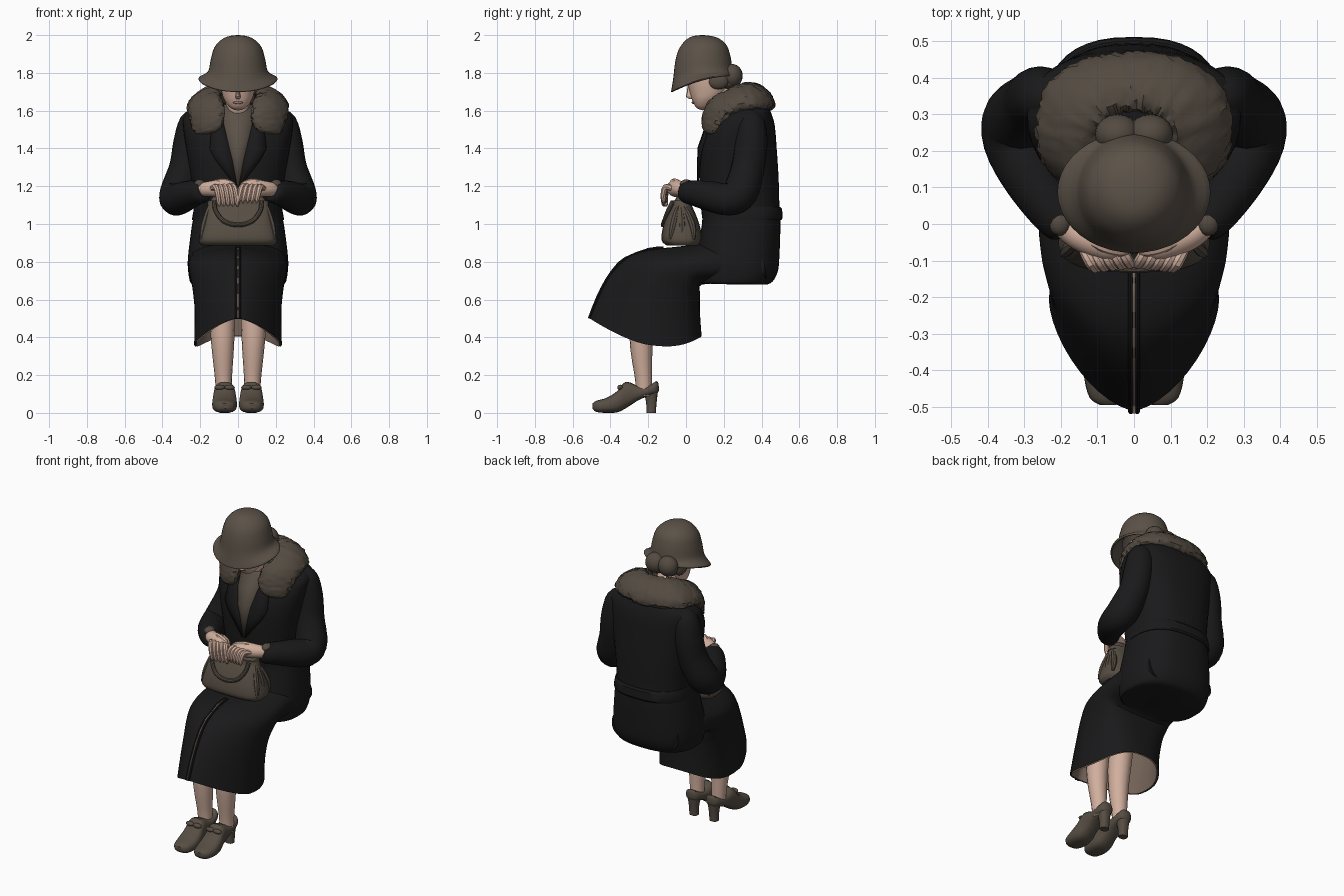
import bpy, bmesh, math, random
from mathutils import Vector

random.seed(4)


def material(name, r, g, b):
    m = bpy.data.materials.new(name)
    m.diffuse_color = (r, g, b, 1)
    return m


COAT = material("black wool", 0.010, 0.010, 0.011)
HAT = material("brown felt", 0.105, 0.084, 0.064)
FUR = material("brown fur", 0.088, 0.070, 0.053)
LEATHER = material("brown leather", 0.095, 0.076, 0.057)
SKIN = material("skin", 0.64, 0.43, 0.34)
LINING = material("lining", 0.19, 0.135, 0.105)
LIPS = material("lips", 0.36, 0.19, 0.16)


def make(name, verts, faces, mat):
    bm = bmesh.new()
    vs = [bm.verts.new(v) for v in verts]
    for f in faces:
        bm.faces.new([vs[i] for i in f])
    bmesh.ops.recalc_face_normals(bm, faces=bm.faces)
    me = bpy.data.meshes.new(name)
    bm.to_mesh(me)
    bm.free()
    me.materials.append(mat)
    ob = bpy.data.objects.new(name, me)
    bpy.context.collection.objects.link(ob)
    return ob


def spline(pts, steps):
    """Smooth the rows of numbers in pts."""
    out = []
    for i in range(len(pts) - 1):
        p = [pts[max(0, min(len(pts) - 1, i + k))] for k in (-1, 0, 1, 2)]
        for s in range(steps):
            t = s / steps
            out.append([0.5 * (2 * b + (c - a) * t + (2 * a - 5 * b + 4 * c - d) * t * t
                               + (3 * b - a - 3 * c + d) * t ** 3) for a, b, c, d in zip(*p)])
    return out + [list(pts[-1])]


def skin_rings(name, rings, mat, cap=(True, True)):
    n = len(rings[0])
    faces = [(r * n + i, r * n + (i + 1) % n, (r + 1) * n + (i + 1) % n, (r + 1) * n + i)
             for r in range(len(rings) - 1) for i in range(n)]
    if cap[0]:
        faces.append(tuple(range(n)))
    if cap[1]:
        faces.append(tuple(range((len(rings) - 1) * n, len(rings) * n)))
    return make(name, [v for r in rings for v in r], faces, mat)


def loft(name, secs, mat, x=0, power=2.2, n=32, steps=3, cap=(True, True), inset=0.0):
    """Sections: front y, z, back y, z, half width, side sag, front roundness."""
    rings = []
    rows = [tuple(s) + (0, power)[len(s) - 5:] for s in secs]
    for y0, z0, y1, z1, w, sag, front in spline(rows, steps):
        c = Vector((x, (y0 + y1) / 2, (z0 + z1) / 2))
        u = Vector((x, y0, z0)) - c
        u *= max(0.1, 1 - inset / max(u.length, 1e-4))
        ring = []
        for i in range(n):
            a = 2 * math.pi * i / n
            ca, sa = math.cos(a), math.sin(a)
            e = 2 / (front if ca > 0 else power)
            p = c + u * math.copysign(abs(ca) ** e, ca)
            p.x += (w - inset) * math.copysign(abs(sa) ** e, sa)
            p.z -= sag * sa * sa
            ring.append(p)
        rings.append(ring)
    return skin_rings(name, rings, mat, cap)


def tube(name, path, mat, side=1, n=16, steps=4):
    """Path rows: x, y, z, radius; side mirrors x."""
    pts = spline(path, steps)
    cs = [Vector((p[0] * side, p[1], p[2])) for p in pts]
    rings, old, u = [], None, None
    for i, c in enumerate(cs):
        t = (cs[min(i + 1, len(cs) - 1)] - cs[max(i - 1, 0)]).normalized()
        u = old.rotation_difference(t) @ u if old else t.orthogonal().normalized()
        old, v = t, t.cross(u)
        rings.append([c + (u * math.cos(a) + v * math.sin(a)) * max(pts[i][3], 0.002)
                      for a in (2 * math.pi * k / n for k in range(n))])
    return skin_rings(name, rings, mat)


def shawl(name, rows, mat, n=26, steps=7, fuzz=0.07):
    """Rows: inner point, outer point, half thickness; ruffled surface."""
    pts = spline(rows, steps)
    cs = [(Vector(p[:3]) + Vector(p[3:6])) / 2 for p in pts]
    rings = []
    for i, (p, c) in enumerate(zip(pts, cs)):
        u = Vector(p[3:6]) - c
        t = cs[min(i + 1, len(cs) - 1)] - cs[max(i - 1, 0)]
        v = t.cross(u).normalized() * p[6]
        rings.append([c + (u * math.cos(a) + v * math.sin(a)) * (1 + random.uniform(-fuzz, fuzz))
                      for a in (2 * math.pi * k / n for k in range(n))])
    return skin_rings(name, rings, mat)


def ball(name, loc, size, mat):
    bm = bmesh.new()
    bmesh.ops.create_uvsphere(bm, u_segments=20, v_segments=12, radius=1)
    for v in bm.verts:
        v.co = Vector(loc) + Vector([a * b for a, b in zip(v.co, size)])
    me = bpy.data.meshes.new(name)
    bm.to_mesh(me)
    bm.free()
    me.materials.append(mat)
    bpy.context.collection.objects.link(bpy.data.objects.new(name, me))


def plate(name, rows, mat):
    """Rows: left x, right x, y, z; bent back around the chest."""
    verts = [(x, y + 0.9 * x * x, z) for a, b, y, z in rows for x in (a, (a + b) / 2, b)]
    faces = [(3 * i + k, 3 * i + k + 1, 3 * i + k + 4, 3 * i + k + 3)
             for i in range(len(rows) - 1) for k in (0, 1)]
    mod = make(name, verts, faces, mat).modifiers.new("thickness", "SOLIDIFY")
    mod.thickness, mod.offset = 0.008, 0


# Coat body and belt
loft("coat_body", [(.07, .685, .43, .68, .243), (.06, .70, .458, .695, .255), (.05, .76, .485, .745, .264),
                   (.05, .83, .494, .82, .265), (.085, 1.0, .50, 1.0, .243), (.08, 1.08, .495, 1.08, .23),
                   (.07, 1.25, .49, 1.25, .25), (.075, 1.4, .48, 1.4, .275), (.11, 1.5, .47, 1.52, .29),
                   (.17, 1.57, .45, 1.59, .28), (.2, 1.62, .42, 1.65, .17)], COAT, power=2.5, n=40)
loft("coat_belt", [(.1, 1.02, .504, 1.02, .242), (.095, 1.03, .511, 1.03, .243),
                   (.09, 1.08, .509, 1.08, .234), (.09, 1.09, .500, 1.09, .232)], COAT, power=2.5, n=40, steps=1)

# Coat skirt over the lap, open at the hem
SKIRT = [(.40, .90, .43, .68, .235, 0, 2.2), (.2, .92, .25, .68, .255, 0, 2.2), (0, .885, .085, .68, .262, 0, 2.1),
         (-.2, .862, .075, .63, .256, 0, 2.0), (-.32, .815, .073, .56, .243, 0, 1.85),
         (-.42, .70, .077, .48, .23, .04, 1.7), (-.51, .50, .083, .405, .232, .09, 1.55)]
loft("coat_skirt", SKIRT, COAT, power=2.6, n=48, cap=(True, False))
loft("skirt_lining", SKIRT[3:], LINING, power=2.6, n=48, cap=(True, False), inset=.011)

# Front opening of the skirt
SLIT = [(-.12, .875), (-.2, .866), (-.32, .819), (-.375, .77), (-.424, .70), (-.47, .61), (-.513, .50)]
plate("skirt_opening", [(-.004, .004, y - .001, z + .001) for y, z in SLIT], LINING)
for s in (-1, 1):
    tube("skirt_front_edge", [(.009, y, z, .007) for y, z in SLIT], COAT, s, n=8, steps=2)

# Dress front and lapels
plate("dress_front", [(-.004, .004, .063, 1.2), (-.045, .045, .064, 1.4), (-.07, .07, .098, 1.5),
                      (-.095, .095, .15, 1.57), (-.1, .1, .185, 1.63)], HAT)
for s in (-1, 1):
    plate("lapel", [(s * .004, s * .012, .062, 1.2), (s * .03, s * .12, .062, 1.34),
                    (s * .045, s * .15, .064, 1.4), (s * .068, s * .14, .096, 1.5),
                    (s * .08, s * .12, .13, 1.55)], COAT)

# Sleeves, cuffs, hands and fingers
for s in (-1, 1):
    tube("sleeve", [(.20, .345, 1.585, .03), (.236, .345, 1.54, .072), (.256, .345, 1.43, .086),
                    (.276, .328, 1.3, .088), (.318, .288, 1.17, .094), (.326, .225, 1.13, .086),
                    (.28, .13, 1.147, .08), (.22, .035, 1.166, .066), (.185, .002, 1.168, .058),
                    (.176, -.006, 1.17, .042)], COAT, s, n=20)
    ball("sleeve_cuff", (s * .203, .002, 1.21), (.03, .034, .026), FUR)
    tube("hand", [(.2, .01, 1.18, .036), (.16, -.025, 1.185, .04), (.11, -.045, 1.188, .045),
                  (.06, -.06, 1.188, .043), (.03, -.066, 1.18, .024), (.018, -.068, 1.175, .006)], SKIN, s)
    drop = .018 if s > 0 else 0
    for i in range(5):
        x, y = .006 + i * .024, -.08 - .003 * i
        tube("finger", [(x + .035, y + .02, 1.2 - .003 * i, .014), (x + .015, y - .015, 1.195, .0165),
                        (x + .004, y - .028, 1.155, .0145), (x - .002, y - .026, 1.108 + drop, .0115),
                        (x - .003, y - .024, 1.092 + drop, .003)], SKIN, s, n=8)
    tube("thumb", [(.12, -.04, 1.215, .018), (.08, -.062, 1.224, .018), (.035, -.075, 1.215, .014),
                   (.015, -.08, 1.21, .003)], SKIN, s, n=8)

# Handbag with clasp rim, drooping handle and side folds
loft("handbag", [(-.10, .885, .06, .885, .19), (-.128, .91, .08, .91, .208), (-.127, .96, .08, .96, .2),
                 (-.108, 1.03, .06, 1.03, .18), (-.075, 1.1, .03, 1.1, .16), (-.045, 1.15, .005, 1.16, .125)],
     LEATHER, power=3.2, n=36)
loft("handbag_rim", [(-.08, 1.1, .03, 1.1, .165), (-.075, 1.125, .025, 1.125, .158)], LEATHER, power=3, steps=1)
tube("handbag_handle", [(-.125, -.07, 1.12, .012), (-.118, -.094, 1.07, .012), (-.075, -.115, 1.015, .012),
                        (0, -.122, .995, .012), (.075, -.115, 1.015, .012), (.118, -.094, 1.07, .012),
                        (.125, -.07, 1.12, .012)], LEATHER, n=10)
for s in (-1, 1):
    for y in (-.07, -.02, .035):
        tube("handbag_fold", [(.195, y * 1.2, .92, .008), (.18, y, .99, .018), (.158, y * .5 - .015, 1.07, .014),
                              (.14, -.025, 1.12, .006)], LEATHER, s, n=8)

# Draped fur collar
HALF = [(.135, .115, 1.478, .19, .14, 1.47, .012), (.10, .10, 1.50, .226, .165, 1.48, .032),
        (.075, .10, 1.56, .245, .19, 1.53, .046), (.08, .135, 1.64, .26, .225, 1.585, .052),
        (.10, .21, 1.69, .26, .30, 1.615, .052), (.09, .27, 1.725, .225, .39, 1.62, .052),
        (.05, .305, 1.735, .12, .448, 1.62, .053)]
shawl("fur_collar", HALF + [(0, .315, 1.735, 0, .463, 1.615, .053)]
      + [(-a, b, c, -d, e, f, g) for a, b, c, d, e, f, g in reversed(HALF)], FUR)

# Neck, head and face
tube("neck", [(0, .25, 1.54, .08), (0, .21, 1.63, .066), (0, .16, 1.74, .062)], SKIN)
loft("head", [(.085, 1.602, .12, 1.606, .018), (.055, 1.615, .15, 1.63, .048), (.035, 1.65, .19, 1.67, .074),
              (.022, 1.69, .215, 1.70, .086), (.01, 1.74, .23, 1.75, .096), (0, 1.8, .225, 1.81, .1)], SKIN)
loft("nose", [(.018, 1.662, .05, 1.66, .010), (.0, 1.675, .05, 1.68, .014), (.004, 1.695, .05, 1.70, .010),
              (.010, 1.75, .05, 1.75, .007)], SKIN, n=12)
ball("lips", (0, .041, 1.643), (.026, .011, .008), LIPS)

# Cloche hat
loft("hat", [(-.03, 1.80, .21, 1.83, .13, -.01), (-.066, 1.708, .24, 1.79, .192, -.016),
             (-.078, 1.70, .252, 1.785, .206, -.02), (-.077, 1.712, .251, 1.797, .205, -.02),
             (-.067, 1.775, .245, 1.826, .160, -.004), (-.057, 1.86, .236, 1.885, .144),
             (-.038, 1.925, .216, 1.945, .125), (-.003, 1.972, .178, 1.98, .088), (.035, 1.994, .135, 1.995, .047),
             (.08, 2.0, .09, 2.0, .004)], HAT, n=40, power=2, cap=(False, True))

# Hair rolled at the nape
ball("hair", (0, .2, 1.77), (.1, .06, .055), FUR)
for s in (-1, 1):
    ball("hair_roll", (s * .045, .245, 1.785), (.062, .055, .062), FUR)
    ball("low_hair_roll", (s * .04, .225, 1.75), (.05, .045, .035), FUR)
    ball("side_hair", (s * .085, .17, 1.755), (.025, .055, .042), FUR)

# Legs and heeled shoes
for s in (-1, 1):
    tube("leg", [(.085, -.22, .62, .075), (.082, -.235, .42, .064), (.08, -.235, .32, .057),
                 (.077, -.225, .18, .045), (.075, -.222, .09, .042)], SKIN, s)
    x = s * .071
    loft("shoe", [(-.495, .05, -.495, .022, .02), (-.475, .064, -.475, .005, .05), (-.42, .08, -.42, 0, .065),
                  (-.365, .115, -.36, .004, .064), (-.318, .165, -.31, .03, .056), (-.25, .142, -.25, .068, .052),
                  (-.19, .15, -.19, .092, .05), (-.157, .168, -.155, .10, .038), (-.145, .155, -.143, .12, .014)],
         LEATHER, x=x, n=20, power=2.6)
    loft("shoe_heel", [(-.228, .125, -.147, .125, .04), (-.212, .06, -.155, .06, .029),
                       (-.208, 0, -.16, 0, .027)], LEATHER, x=x, n=16, power=2.6)
    for k in (-1, 1):
        ball("shoe_bow", (x + k * .026, -.348, .135), (.028, .016, .014), LEATHER)

# Smooth shading with sharp edges kept
bpy.ops.object.select_all(action="SELECT")
bpy.context.view_layer.objects.active = bpy.context.selected_objects[0]
bpy.ops.object.shade_smooth_by_angle(angle=math.radians(35))
